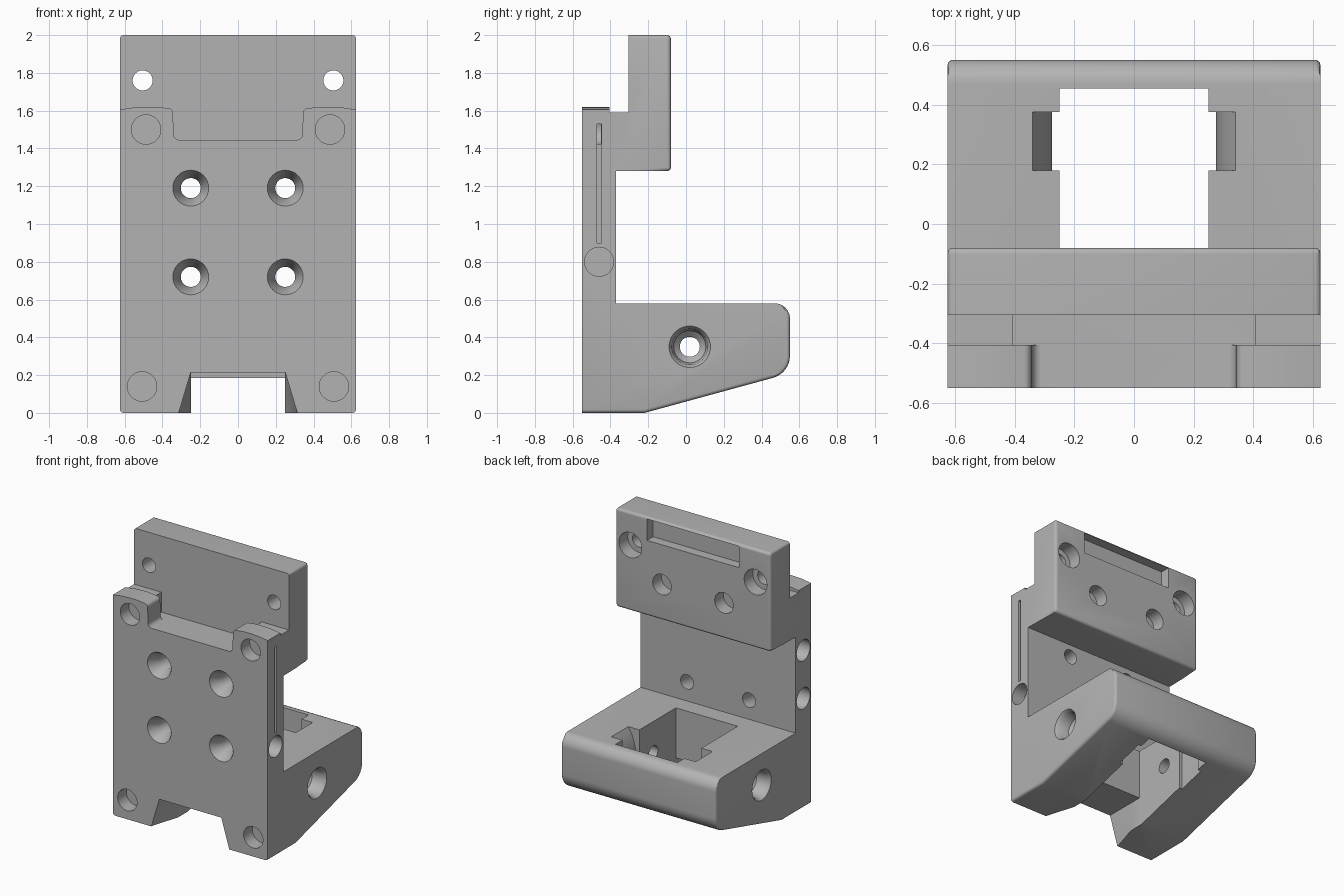
import bpy, bmesh, math
from mathutils import Vector

cube = bpy.data.objects.get("Cube")
if cube:
    bpy.data.objects.remove(cube, do_unlink=True)

HALF = 0.625            # half width
FRONT, BACK = -0.55, 0.55

grey = bpy.data.materials.new("plain_grey")
grey.use_nodes = True
colour = (0.45, 0.45, 0.45, 1)
grey.diffuse_color = colour
grey.node_tree.nodes["Principled BSDF"].inputs["Base Color"].default_value = colour


def rounded(corners, steps=8):
    """Polygon from (a, b, radius) corners, with arcs at the rounded ones."""
    out = []
    n = len(corners)
    for i, (a, b, r) in enumerate(corners):
        p = Vector((a, b))
        if r == 0:
            out.append(p)
            continue
        u = (Vector(corners[i - 1][:2]) - p).normalized()
        v = (Vector(corners[(i + 1) % n][:2]) - p).normalized()
        half = u.angle(v) / 2
        centre = p + (u + v).normalized() * (r / math.sin(half))
        s = p + u * (r / math.tan(half)) - centre
        e = p + v * (r / math.tan(half)) - centre
        for k in range(steps + 1):
            t = k / steps
            out.append(centre + (s * (1 - t) + e * t).normalized() * r)
    return out


def finish(name, bm):
    bmesh.ops.recalc_face_normals(bm, faces=bm.faces)
    mesh = bpy.data.meshes.new(name)
    bm.to_mesh(mesh)
    bm.free()
    mesh.materials.append(grey)
    obj = bpy.data.objects.new(name, mesh)
    bpy.context.scene.collection.objects.link(obj)
    return obj


def prism(points, place, start, end):
    """Extrude a 2D polygon; place(p, depth) gives the 3D position."""
    bm = bmesh.new()
    rings = [[bm.verts.new(place(p, d)) for p in points] for d in (start, end)]
    for ring in rings:
        bm.faces.new(ring)
    for i in range(len(points)):
        bm.faces.new((rings[0][i - 1], rings[0][i], rings[1][i], rings[1][i - 1]))
    return bm


def along_x(p, d):
    return (d, p.x, p.y)


def along_y(p, d):
    return (p.x, d, p.y)


cutters = []


def cut(bm):
    obj = finish("cutter", bm)
    obj.hide_render = True
    cutters.append(obj)


def cut_box(x0, x1, y0, y1, z0, z1):
    corners = [Vector(c) for c in ((x0, z0), (x1, z0), (x1, z1), (x0, z1))]
    cut(prism(corners, along_y, y0, y1))


def bore(origin, direction, steps, sides=32):
    """Turned hole from (depth, radius) steps, going in from a surface."""
    d = Vector(direction)
    turn = d.to_track_quat('Z', 'Y')
    bm = bmesh.new()
    rings = []
    for depth, r in [(-0.03, steps[0][1])] + steps:
        ring = []
        for k in range(sides):
            a = 2 * math.pi * k / sides
            local = Vector((r * math.cos(a), r * math.sin(a), depth))
            ring.append(bm.verts.new(Vector(origin) + turn @ local))
        rings.append(ring)
    for lo, hi in zip(rings, rings[1:]):
        for k in range(sides):
            bm.faces.new((lo[k - 1], lo[k], hi[k], hi[k - 1]))
    bm.faces.new(rings[0])
    bm.faces.new(rings[-1])
    cut(bm)


# Body: one side profile (y, z) swept across the width
profile = rounded([
    (FRONT, 0, 0), (-0.22, 0, 0), (BACK, 0.21, 0.12), (BACK, 0.58, 0.08),
    (-0.37, 0.58, 0), (-0.37, 1.28, 0), (-0.08, 1.28, 0.02), (-0.08, 2, 0.02),
    (-0.305, 2, 0), (-0.305, 1.59, 0), (-0.405, 1.59, 0), (-0.405, 1.62, 0),
    (FRONT, 1.62, 0)])
bm = prism(profile, along_x, -HALF, HALF)


# Soften the side edges of the foot and the upper block
def soft(e):
    a, b = e.verts
    if abs(a.co.x - b.co.x) > 0.01:
        return False
    mid = (a.co + b.co) / 2
    foot = mid.z < 0.57 and mid.y > FRONT + 0.01
    block = mid.z > 1.27 and mid.y > -0.1 or mid.z > 1.99
    return foot or block


bmesh.ops.recalc_face_normals(bm, faces=bm.faces)
bmesh.ops.bevel(bm, geom=[e for e in bm.edges if soft(e)], offset=0.018,
                segments=3, profile=0.5, affect='EDGES')
body = finish("mount_body", bm)

# Notch between the two ears of the front plate
side = [(0.7, 1.7, 0), (0.7, 1.595, 0), (0.55, 1.617, 0), (0.45, 1.622, 0),
        (0.345, 1.61, 0.025), (0.34, 1.445, 0.03)]
notch = side + [(-x, z, r) for x, z, r in reversed(side)]
cut(prism(rounded(notch), along_y, -0.6, -0.305))
cut_box(-0.405, 0.405, -0.405, -0.305, 1.445, 1.65)

# Foot opening, with a pocket on each side and a channel out of the front
cut_box(-0.25, 0.25, -0.24, 0.455, -0.1, 0.7)
half = [(0.275, -0.1), (0.275, 0.38), (0.285, 0.45), (0.305, 0.52), (0.34, 0.58),
        (0.34, 0.7)]
pocket = [Vector(p) for p in half + [(-x, z) for x, z in reversed(half)]]
cut(prism(pocket, along_y, 0.18, 0.375))
cut_box(-0.25, 0.25, -0.6, -0.2, -0.1, 0.215)
flare = bmesh.new()
for s in (-1, 1):
    for x, y, z in ((0.25, -0.56, 0.215), (0.32, -0.56, -0.02),
                    (0.25, -0.33, 0.215), (0.25, -0.33, -0.02)):
        flare.verts.new((s * x, y, z))
bmesh.ops.convex_hull(flare, input=flare.verts)
cut(flare)

# Label recess at the top of the back, and the slot in one side
cut_box(-0.37, 0.37, -0.15, 0, 1.83, 1.985)
cut_box(0.5, 0.7, -0.472, -0.448, 0.9, 1.53)

# Holes, mirrored on both sides
for s in (-1, 1):
    for z in (0.72, 1.19):
        bore((s * 0.25, FRONT, z), (0, 1, 0),
             [(0, 0.095), (0.08, 0.053), (0.25, 0.053)])
    for x, z in ((0.487, 1.5), (0.508, 0.14)):
        bore((s * x, FRONT, z), (0, 1, 0), [(0.1, 0.078)])
    bore((s * 0.505, -0.08, 1.76), (0, -1, 0),
         [(0.1, 0.092), (0.1001, 0.053), (0.3, 0.053)])
    bore((s * 0.25, -0.08, 1.54), (0, -1, 0), [(0.1, 0.075)])
    bore((s * HALF, 0.02, 0.35), (-s, 0, 0),
         [(0, 0.11), (0.02, 0.095), (0.1, 0.085), (0.13, 0.053), (0.45, 0.053)])
    bore((s * HALF, -0.46, 0.8), (-s, 0, 0), [(0.1, 0.077)])
bore((-HALF, -0.46, 1.15), (1, 0, 0), [(0.1, 0.077)])

# Apply all cuts
for c in cutters:
    mod = body.modifiers.new("cut", 'BOOLEAN')
    mod.operation = 'DIFFERENCE'
    mod.solver = 'EXACT'
    mod.object = c
graph = bpy.context.evaluated_depsgraph_get()
body_mesh = bpy.data.meshes.new_from_object(body.evaluated_get(graph))
body.modifiers.clear()
body.data = body_mesh
for c in cutters:
    bpy.data.objects.remove(c, do_unlink=True)
body.data.materials.clear()
body.data.materials.append(grey)
for poly in body.data.polygons:
    poly.material_index = 0

bpy.ops.object.select_all(action='DESELECT')
body.select_set(True)
bpy.context.view_layer.objects.active = body
bpy.ops.object.shade_smooth_by_angle(angle=math.radians(30))
